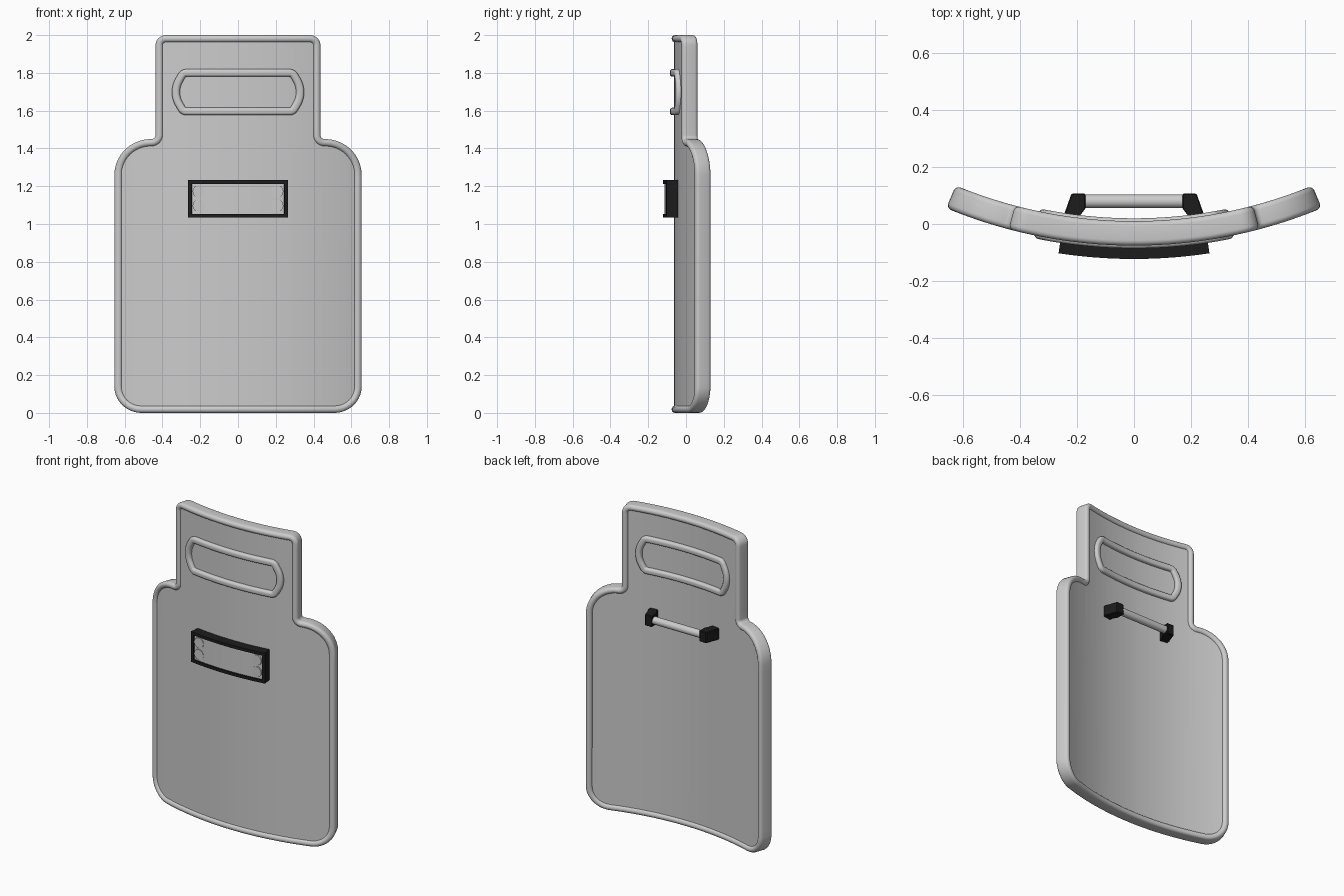
import bpy, bmesh, math
from mathutils import Vector, Matrix

if "Cube" in bpy.data.objects:
    bpy.data.objects.remove(bpy.data.objects["Cube"])

R = 1.677            # radius of the shield's horizontal curve
Y0 = -0.033          # y of the shield's middle layer at x = 0

black = bpy.data.materials.new("black")
black.diffuse_color = (0.012, 0.012, 0.012, 1)
black.use_nodes = True
black.node_tree.nodes["Principled BSDF"].inputs["Base Color"].default_value = black.diffuse_color


def bend(x, d, z):
    """Flat position (x, depth toward the front, z) -> curved shield."""
    a = math.asin(x / R)
    return Vector(((R + d) * math.sin(a), Y0 + R - (R + d) * math.cos(a), z))


def finish(bm, name, mat=None, angle=35):
    bmesh.ops.recalc_face_normals(bm, faces=bm.faces)
    me = bpy.data.meshes.new(name)
    bm.to_mesh(me)
    bm.free()
    me.shade_smooth()
    me.set_sharp_from_angle(angle=math.radians(angle))
    ob = bpy.data.objects.new(name, me)
    bpy.context.collection.objects.link(ob)
    if mat:
        me.materials.append(mat)
    return ob


def rounded(corners, seg=10, step=0.05):
    """Closed outline from (x, z, radius) corners, long edges subdivided."""
    pts, n = [], len(corners)
    for i, (x, z, r) in enumerate(corners):
        p = Vector((x, z))
        a = (Vector(corners[i - 1][:2]) - p).normalized()
        b = (Vector(corners[(i + 1) % n][:2]) - p).normalized()
        if r == 0:
            pts.append(p)
            continue
        half = (math.pi - a.angle(b)) / 2
        c = p + (a + b).normalized() * r / math.cos(half)
        t = r * math.tan(half)
        v1, v2 = (p + a * t - c).normalized(), (p + b * t - c).normalized()
        pts += [c + v1.slerp(v2, k / seg) * r for k in range(seg + 1)]
    out = []
    for i, p in enumerate(pts):
        q = pts[(i + 1) % len(pts)]
        m = max(1, math.ceil((q - p).length / step))
        out += [p.lerp(q, k / m) for k in range(m)]
    return out


def inset(pts, o):
    """Mitred inward offset of a counter-clockwise outline."""
    res = []
    for i, p in enumerate(pts):
        t1 = (p - pts[i - 1]).normalized()
        t2 = (pts[(i + 1) % len(pts)] - p).normalized()
        n1, n2 = Vector((-t1.y, t1.x)), Vector((-t2.y, t2.x))
        res.append(p + (n1 + n2) * o / (1 + n1.dot(n2)))
    return res


def sweep(name, outline, section, mat=None):
    """Closed frame: section is a list of (inset, depth)."""
    bm = bmesh.new()
    rings = [[bm.verts.new(bend(p.x, d, p.y)) for p in inset(outline, o)] for o, d in section]
    n = len(outline)
    for k, ring in enumerate(rings):
        prev = rings[k - 1]
        for i in range(n):
            j = (i + 1) % n
            bm.faces.new((prev[i], prev[j], ring[j], ring[i]))
    return finish(bm, name, mat)


def prism(bm, lo, hi):
    """Solid between two matching loops of points."""
    lo, hi = [[bm.verts.new(p) for p in loop] for loop in (lo, hi)]
    bm.faces.new(lo)
    bm.faces.new(hi)
    for i in range(len(lo)):
        bm.faces.new((lo[i - 1], lo[i], hi[i], hi[i - 1]))


def slab(name, outline, d0, d1, mat=None):
    """Solid curved sheet between depths d0 and d1, cut into narrow columns."""
    bm = bmesh.new()
    prism(bm, *[[(p.x, d, p.y) for p in outline] for d in (d0, d1)])
    for k in range(-16, 16):
        bmesh.ops.bisect_plane(bm, geom=bm.verts[:] + bm.edges[:] + bm.faces[:], dist=1e-5,
                               plane_co=((k + 0.5) * 0.0411, 0, 0), plane_no=(1, 0, 0))
    for v in bm.verts:
        v.co = bend(*v.co)
    return finish(bm, name, mat)


def round_section(w, h, r, seg=5):
    """Rounded rectangle: inset 0..w, depth -h..h."""
    s = []
    for cx, cy, a0 in ((w - r, h - r, 0), (r, h - r, 90), (r, r - h, 180), (w - r, r - h, 270)):
        for k in range(seg + 1):
            a = math.radians(a0 + 90 * k / seg)
            s.append((cx + r * math.cos(a), cy + r * math.sin(a)))
    return s


# Shield body and raised rim
right = [(0.644, 0, 0.14), (0.644, 1.45, 0.19), (0.43, 1.45, 0.02), (0.43, 2.0, 0.055)]
outline = rounded(right + [(-x, z, r) for x, z, r in reversed(right)])
slab("shield_sheet", inset(outline, 0.02), -0.03, 0.03)
sweep("shield_rim", outline, round_section(0.038, 0.043, 0.0185))

# Viewing window frame, raised on both sides
win = [(0.365, 1.698, 0.15), (0.295, 1.82, 0.05), (-0.295, 1.82, 0.05),
       (-0.365, 1.698, 0.15), (-0.295, 1.576, 0.05), (0.295, 1.576, 0.05)]
sweep("window_frame", rounded(win), round_section(0.04, 0.053, 0.015))

# Front lamp box: black border, pale panel and four round lamps
box = rounded([(0.252, 1.035, 0), (0.252, 1.232, 0), (-0.252, 1.232, 0), (-0.252, 1.035, 0)], step=0.03)
sweep("lamp_box_border", box, [(0, 0.02), (0, 0.09), (0.019, 0.09), (0.019, 0.02)], black)
slab("lamp_panel", inset(box, 0.012), 0.02, 0.08)
for side in (-1, 1):
    for z in (1.097, 1.173):
        bm = bmesh.new()
        bmesh.ops.create_cone(bm, cap_ends=True, segments=32, radius1=0.033, radius2=0.033, depth=0.06,
                              matrix=Matrix.Translation((side * 0.207, -0.0765, z)) @ Matrix.Rotation(math.pi / 2, 4, 'X'))
        finish(bm, "lamp")

# Rear handle: grey bar between two black brackets
HZ = 1.32
bm = bmesh.new()
bmesh.ops.create_cone(bm, cap_ends=True, segments=32, radius1=0.024, radius2=0.024, depth=0.44,
                      matrix=Matrix.Translation((0, 0.08, HZ)) @ Matrix.Rotation(math.pi / 2, 4, 'Y'))
finish(bm, "handle_bar")
profile = [(0.17, 0.107), (0.22, 0.107), (0.248, 0.028), (0.248, -0.01), (0.195, -0.01), (0.195, 0.03), (0.17, 0.055)]
for side in (-1, 1):
    bm = bmesh.new()
    prism(bm, *[[(side * x, y, HZ + dz) for x, y in profile] for dz in (-0.036, 0.036)])
    bmesh.ops.bevel(bm, geom=bm.edges[:], offset=0.004, segments=1, affect='EDGES')
    finish(bm, "handle_bracket", black, 30)
